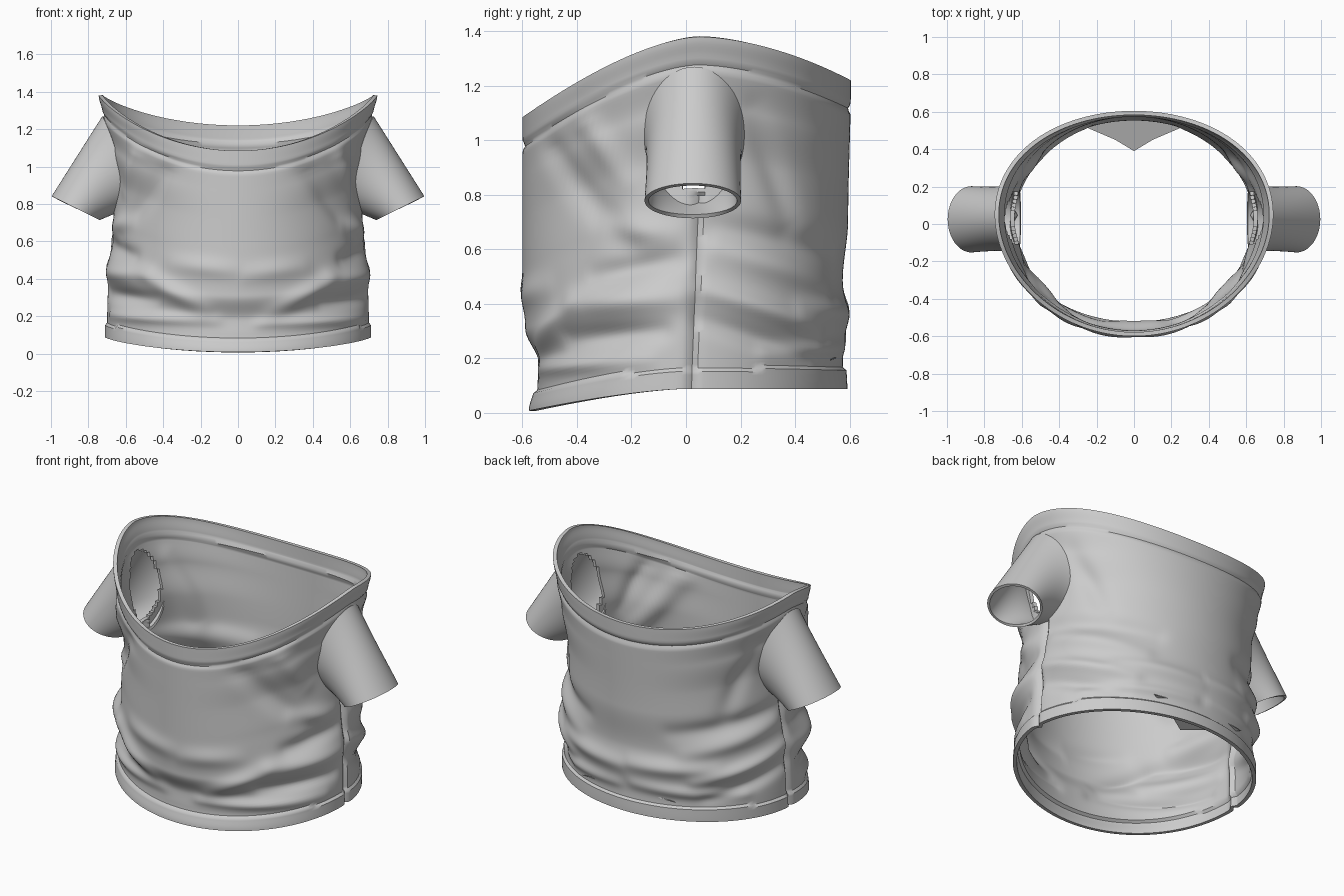
import bpy, bmesh, math
from mathutils import Vector

if "Cube" in bpy.data.objects:
    bpy.data.objects.remove(bpy.data.objects["Cube"])

cloth = bpy.data.materials.new("light grey cloth")
cloth.use_nodes = True
GREY = (0.6, 0.6, 0.6, 1)
cloth.diffuse_color = GREY
cloth.node_tree.nodes["Principled BSDF"].inputs["Base Color"].default_value = GREY

SEGMENTS, RINGS = 180, 100
ARM_Y, ARM_Z = 0.03, 1.02


def lerp_profile(points, t):
    """Smoothly interpolate a list of (t, value) points."""
    for (t0, v0), (t1, v1) in zip(points, points[1:]):
        if t <= t1:
            k = (t - t0) / (t1 - t0)
            k = k * k * (3 - 2 * k)
            return v0 + (v1 - v0) * k
    return points[-1][1]


def finish(name, bm, thickness):
    bmesh.ops.recalc_face_normals(bm, faces=bm.faces)
    mesh = bpy.data.meshes.new(name)
    bm.to_mesh(mesh)
    bm.free()
    mesh.materials.append(cloth)
    obj = bpy.data.objects.new(name, mesh)
    bpy.context.collection.objects.link(obj)
    bpy.ops.object.select_all(action="DESELECT")
    obj.select_set(True)
    bpy.context.view_layer.objects.active = obj
    if thickness:
        mod = obj.modifiers.new("thickness", "SOLIDIFY")
        mod.thickness = thickness
        mod.offset = -1
        bpy.ops.object.modifier_apply(modifier=mod.name)
    bpy.ops.object.shade_smooth_by_angle(angle=math.radians(40))
    return obj


def loft(bm, rings):
    """Skin a list of closed rings of points."""
    rows = [[bm.verts.new(p) for p in ring] for ring in rings]
    for low, high in zip(rows, rows[1:]):
        n = len(low)
        for i in range(n):
            j = (i + 1) % n
            bm.faces.new((low[i], low[j], high[j], high[i]))


# Body outline: half width, front depth and back depth from hem to neck
WIDTH = [(0, .70), (.07, .70), (.25, .695), (.5, .665), (.65, .655), (.8, .69), (.93, .725), (1, .745)]
FRONT = [(0, .565), (.08, .545), (.16, .54), (.28, .59), (.45, .6), (1, .6)]
BACK = [(0, .58), (.1, .575), (.24, .59), (.35, .575), (.55, .595), (1, .605)]

# Folds: start angle and height, end angle and height, width, depth
FOLDS = [
    (-5, .42, -45, .40, .05, .03), (-45, .40, -75, .22, .045, .025),
    (-10, .30, -50, .27, .04, -.03), (-15, .18, -80, .16, .035, .022),
    (-5, .56, -35, .50, .045, -.03), (-8, .66, -30, .68, .05, .025),
    (-60, 1.0, -22, .62, .06, -.025), (-45, 1.12, -24, .85, .05, .02),
    (-60, .46, -88, .42, .05, .016), (20, 1.1, 38, .70, .06, -.02),
    (5, .45, 55, .30, .04, .028), (5, .34, 50, .20, .04, -.025),
    (8, .68, 65, .58, .05, -.02), (10, .60, 60, .46, .05, .022),
    (45, .38, 88, .36, .045, .02), (30, .22, 85, .24, .035, .018),
]


def fold_offset(angle, z, x):
    """Radial offset of the cloth from the folds, nearly mirrored."""
    lift = 0.02 if x < 0 else 0
    point = Vector((angle * 0.65, z - lift))
    total = 0
    for a0, z0, a1, z1, width, depth in FOLDS:
        start = Vector((math.radians(a0) * 0.65, z0))
        span = Vector((math.radians(a1) * 0.65, z1)) - start
        k = max(0, min(1, (point - start).dot(span) / span.length_squared))
        gap = (point - start - span * k).length
        total += depth * math.exp(-(gap / width) ** 2) * (0.5 + 0.5 * math.sin(math.pi * k))
    return total


def body_point(i, t):
    turn = 2 * math.pi * i / SEGMENTS
    c, s = math.cos(turn), math.sin(turn)
    side = math.atan2(s, abs(c))
    depth = lerp_profile(FRONT if s < 0 else BACK, t)
    # Dipped hem and boat shaped neckline
    hem = 0.088 - (0.08 * abs(s) ** 1.5 if s < 0 else 0)
    neck = 1.38 - (0.295 if s < 0 else 0.16) * abs(s) ** 1.65
    z = hem + t * (neck - hem)
    above_hem, below_neck = z - hem, neck - z
    fade = max(0, min(1, (above_hem - 0.06) / 0.08, (below_neck - 0.08) / 0.1))
    off = fold_offset(side, z, c) * fade
    # Hem band, neck band and side seam
    if above_hem < 0.075:
        off += 0.012
    off -= 0.01 * math.exp(-((below_neck - 0.105) / 0.012) ** 2)
    if z < 0.8:
        off -= 0.02 * math.exp(-((side - 0.03) / 0.025) ** 2)
    return Vector(((lerp_profile(WIDTH, t) + off) * c, (depth + off) * s + 0.05 * c * c * t, z))


body = bmesh.new()
loft(body, [[body_point(i, r / RINGS) for i in range(SEGMENTS)] for r in range(RINGS + 1)])


# Open the armholes
def in_armhole(face):
    p = face.calc_center_median()
    return abs(p.x) > 0.4 and ((p.y - ARM_Y) / 0.145) ** 2 + ((p.z - ARM_Z) / 0.2) ** 2 < 1


bmesh.ops.delete(body, geom=[f for f in body.faces if in_armhole(f)], context="FACES")
finish("shirt_body", body, 0.022)


# Sleeves flare from the armhole to a tilted cuff
def sleeve_ring(sign, k):
    centre = Vector((.665, ARM_Y, 1.02)).lerp(Vector((.868, .025, .778)), k)
    up = Vector((.06, 0, .25)).lerp(Vector((.128, 0, .064)), k)
    half = 0.165 + 0.012 * k + 0.02 * (1 - k) ** 4
    ring = []
    for i in range(64):
        a = 2 * math.pi * i / 64
        p = centre + up * math.sin(a) + Vector((0, half * math.cos(a), 0))
        p.x -= 0.03 * (1 - k) ** 2 * math.cos(a) ** 2
        ring.append((p.x * sign, p.y, p.z))
    return ring


for sign, label in ((1, "left"), (-1, "right")):
    sleeve = bmesh.new()
    loft(sleeve, [sleeve_ring(sign, k / 20) for k in range(21)])
    finish(label + "_sleeve", sleeve, 0.015)

# Loose cloth flap inside the back of the hem
flap = bmesh.new()
corners = [(-.31, .54, .2), (-.1, .45, .17), (0, .39, .16), (.1, .45, .17), (.31, .54, .2), (0, .57, .22)]
flap.faces.new([flap.verts.new(p) for p in corners])
finish("inner_flap", flap, 0.004)
